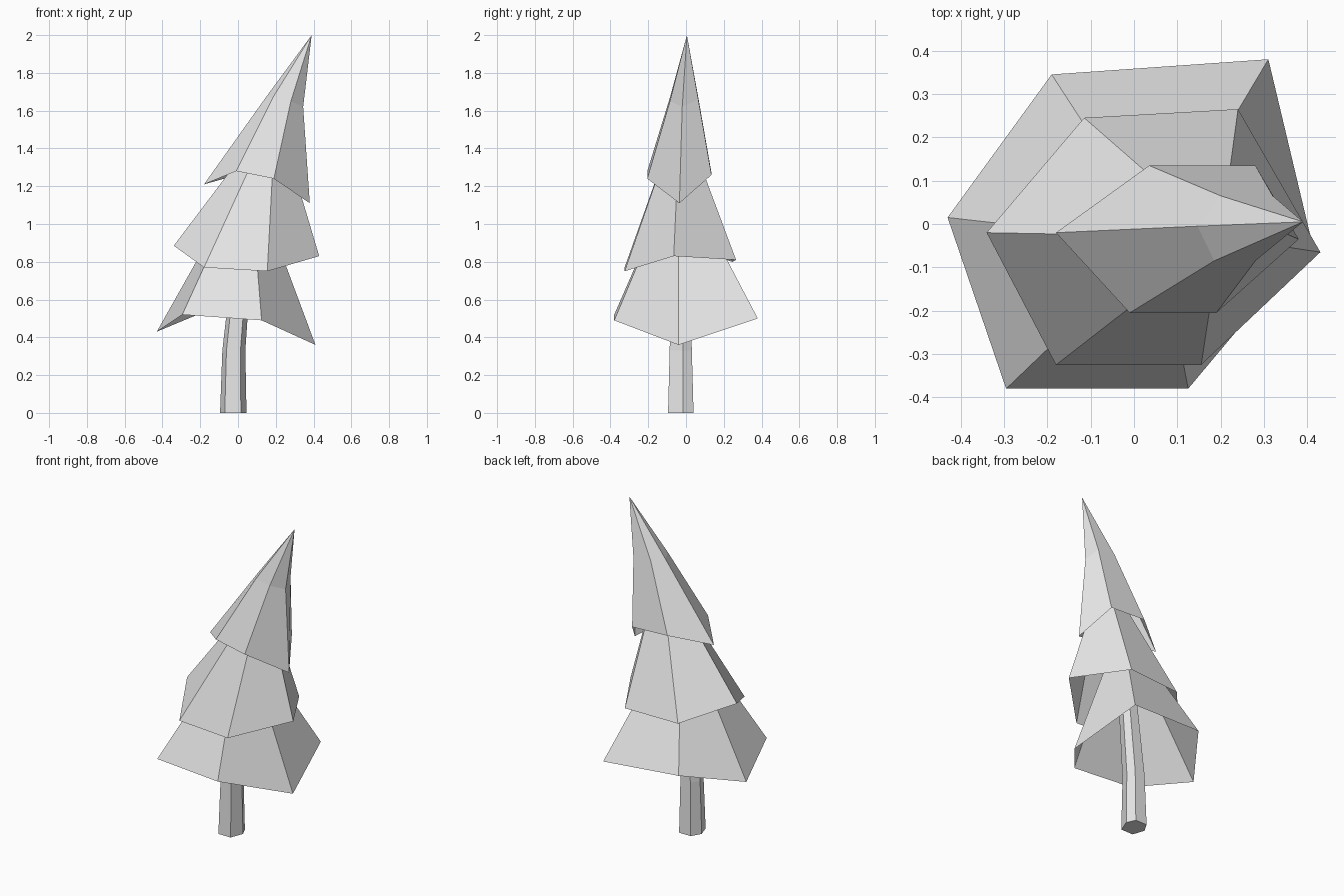
import bpy
import bmesh
from mathutils import Vector

default_cube = bpy.data.objects.get("Cube")
if default_cube:
    bpy.data.objects.remove(default_cube, do_unlink=True)

# One plain grey for the whole tree
grey = bpy.data.materials.new("plain_grey")
grey.use_nodes = True
grey.diffuse_color = (0.8, 0.8, 0.8, 1)
grey.node_tree.nodes["Principled BSDF"].inputs["Base Color"].default_value = (0.8, 0.8, 0.8, 1)


def build_shell(name, rings, tip=None, cap_bottom=False, cap_top=False):
    """Skin a stack of counter-clockwise rings, closing them at a tip or with caps."""
    mesh = bpy.data.meshes.new(name)
    bm = bmesh.new()
    loops = [[bm.verts.new(point) for point in ring] for ring in rings]
    for lower, upper in zip(loops, loops[1:]):
        for i in range(len(lower)):
            j = (i + 1) % len(lower)
            bm.faces.new((lower[i], lower[j], upper[j], upper[i]))
    if tip:
        peak = bm.verts.new(tip)
        last = loops[-1]
        for i in range(len(last)):
            bm.faces.new((last[i], last[(i + 1) % len(last)], peak))
    if cap_bottom:
        bm.faces.new(reversed(loops[0]))
    if cap_top:
        bm.faces.new(loops[-1])
    bm.to_mesh(mesh)
    bm.free()
    mesh.materials.append(grey)
    obj = bpy.data.objects.new(name, mesh)
    bpy.context.collection.objects.link(obj)
    return obj


# Trunk: six-sided post, tapering and bending to the left as it rises
trunk_base = [(-0.095, -0.02), (-0.07, -0.095), (0.015, -0.095),
              (0.045, -0.015), (0.02, 0.04), (-0.06, 0.04)]
trunk_centre = Vector((-0.025, -0.03, 0))


def trunk_ring(height, shift, scale):
    ring = []
    for x, y in trunk_base:
        point = trunk_centre + (Vector((x, y, 0)) - trunk_centre) * scale
        ring.append(point + Vector((shift, 0, height)))
    return ring


build_shell("trunk",
            [trunk_ring(0, 0, 1), trunk_ring(0.33, 0.003, 0.87), trunk_ring(0.85, 0.05, 0.7)],
            cap_bottom=True, cap_top=True)

# Foliage: open six-sided skirts with uneven rims, each leaning further left
lower_rim = [(-0.43, 0.015, 0.43), (-0.295, -0.38, 0.52), (0.125, -0.38, 0.49),
             (0.41, -0.04, 0.36), (0.31, 0.38, 0.5), (-0.19, 0.345, 0.53)]
build_shell("lower_foliage", [lower_rim], tip=(0.06, -0.04, 1.3))

middle_rim = [(-0.34, -0.02, 0.885), (-0.18, -0.325, 0.77), (0.155, -0.325, 0.75),
              (0.43, -0.065, 0.83), (0.24, 0.265, 0.81), (-0.115, 0.245, 0.8)]
build_shell("middle_foliage", [middle_rim], tip=(0.2, -0.03, 1.6))

top_rim = [(-0.18, -0.02, 1.21), (-0.01, -0.205, 1.28), (0.19, -0.205, 1.24),
           (0.38, -0.035, 1.11), (0.28, 0.135, 1.26), (0.035, 0.135, 1.27)]
top_bend = [(0.147, -0.005, 1.67), (0.185, -0.085, 1.67), (0.28, -0.085, 1.65),
            (0.345, -0.02, 1.62), (0.32, 0.065, 1.66), (0.2, 0.065, 1.67)]
build_shell("top_foliage", [top_rim, top_bend], tip=(0.39, 0.005, 2))
